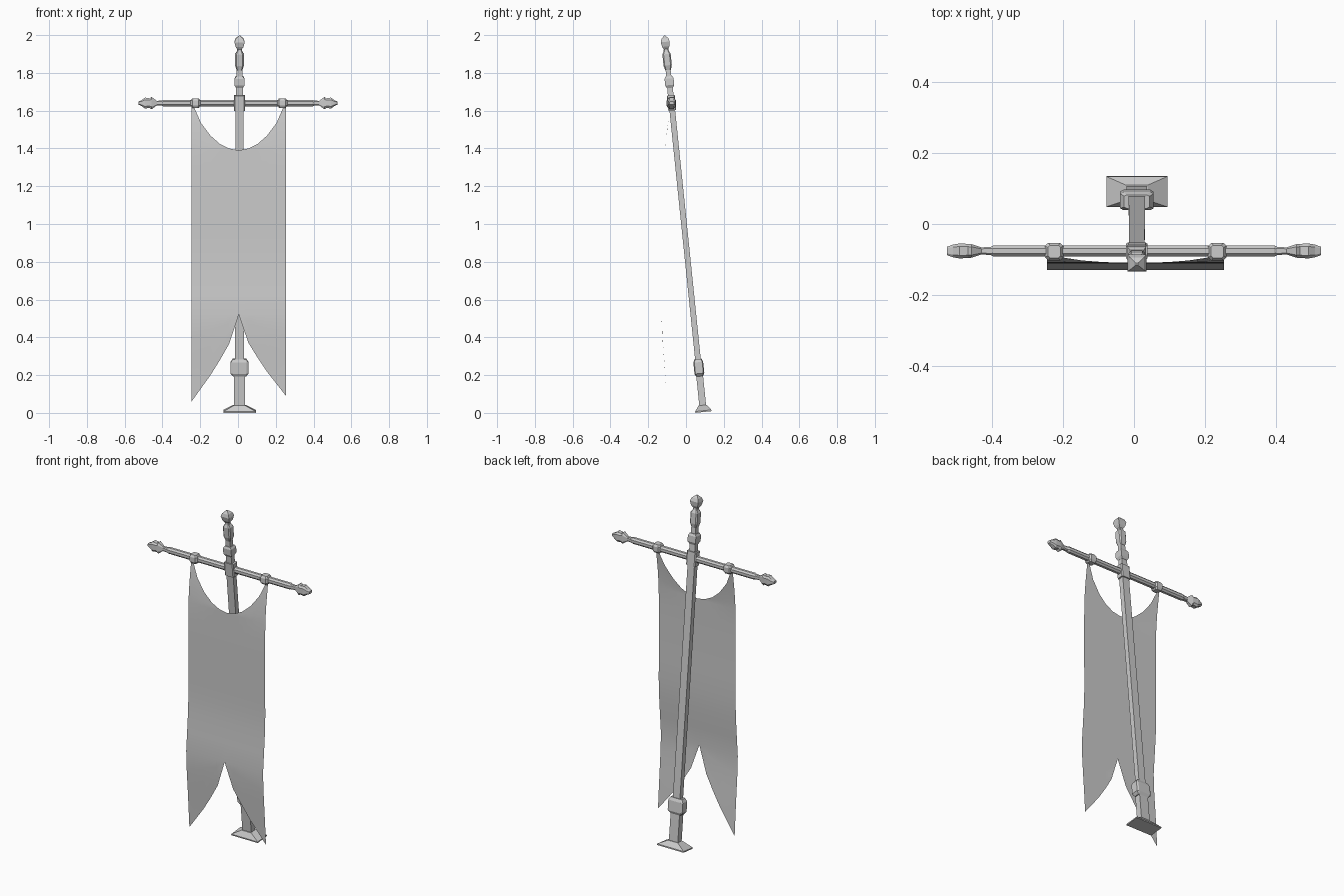
import bpy, bmesh, math
from mathutils import Matrix, Vector

if "Cube" in bpy.data.objects:
    bpy.data.objects.remove(bpy.data.objects["Cube"])

TILT = math.atan(0.103)
POLE = Matrix.Translation((0.008, 0.092, 0.0046)) @ Matrix.Rotation(TILT, 4, 'X')


def finish(name, bm):
    bmesh.ops.remove_doubles(bm, verts=bm.verts, dist=1e-5)
    bmesh.ops.recalc_face_normals(bm, faces=bm.faces)
    me = bpy.data.meshes.new(name)
    bm.to_mesh(me)
    bm.free()
    ob = bpy.data.objects.new(name, me)
    bpy.context.collection.objects.link(ob)
    return ob


def loft(name, sections, matrix, corner=0.0):
    """Stack of (height, half x, half y) rectangles; corner = chamfer fraction."""
    k = 1 - corner
    if corner:
        unit = [(k, -1), (1, -k), (1, k), (k, 1), (-k, 1), (-1, k), (-1, -k), (-k, -1)]
    else:
        unit = [(1, -1), (1, 1), (-1, 1), (-1, -1)]
    bm = bmesh.new()
    rings = [[bm.verts.new(matrix @ Vector((u * hx, v * hy, h))) for u, v in unit]
             for h, hx, hy in sections]
    n = len(unit)
    for a, b in zip(rings, rings[1:]):
        for i in range(n):
            bm.faces.new((a[i], a[(i + 1) % n], b[(i + 1) % n], b[i]))
    bm.faces.new(rings[0][::-1])
    bm.faces.new(rings[-1])
    return finish(name, bm)


# Leaning pole and its fittings
loft("foot", [(0, .086, .043), (.007, .086, .043), (.036, .032, .022)], POLE)
loft("pole", [(.03, .029, .018), (.22, .029, .018), (.26, .023, .015),
              (1.62, .022, .015), (1.70, .018, .015), (1.84, .014, .013)], POLE)
loft("lower_collar", [(.19, .034, .018), (.205, .047, .026), (.265, .047, .026),
                      (.282, .036, .019)], POLE, .2)
loft("crossbar_socket", [(1.605, .03, .021), (1.685, .03, .021)], POLE, .2)
loft("upper_collar", [(1.725, .018, .016), (1.74, .026, .024), (1.775, .026, .024),
                      (1.787, .019, .018)], POLE)
loft("top_grip", [(1.82, .015, .015), (1.845, .023, .022), (1.905, .023, .022),
                  (1.92, .014, .014), (1.935, .011, .011)], POLE, .3)
loft("top_finial", [(1.93, .011, .011), (1.945, .021, .019), (1.97, .027, .024),
                    (1.988, .02, .018), (2.003, .003, .003)], POLE)

# Crossbar, with matching knots and end finials on both sides
BAR = Vector((0.0, -0.076, 1.64))
for side, word in ((1, "right"), (-1, "left")):
    m = Matrix.Translation(BAR) @ Matrix.Rotation(side * math.pi / 2, 4, 'Y')
    loft("crossbar_" + word, [(0, .017, .016), (.395, .017, .016), (.405, .012, .011)], m, .55)
    loft("finial_" + word, [(.395, .014, .012), (.43, .012, .01), (.458, .033, .019),
                            (.468, .025, .02), (.492, .029, .021), (.51, .016, .018),
                            (.527, .008, .012)], m, .4)
    k = Matrix.Translation(BAR + Vector((.005 + side * .23, -.002, 0)))
    loft("knot_" + word, [(-.025, .018, .018), (-.013, .026, .025), (.013, .026, .025),
                          (.025, .018, .018)], k, .35)


def lerp_table(table, t):
    for (a, va), (b, vb) in zip(table, table[1:]):
        if t <= b:
            return va + (vb - va) * max(0, t - a) / (b - a)
    return table[-1][1]


# Hanging banner: scooped top, swallow-tail bottom, gentle billow
TOP = [(0, 1.39), (.035, 1.392), (.10, 1.424), (.15, 1.468), (.2, 1.535), (.235, 1.615), (.25, 1.62)]
TAIL = [(0, .52), (.05, .37), (.13, .235), (.25, .075)]
BILLOW = [(.05, -.10), (.25, -.113), (.4, -.125), (.52, -.13), (.65, -.12), (.8, -.109),
          (1.2, -.111), (1.4, -.109), (1.5, -.10), (1.62, -.084)]
columns = [-.25, -.235, -.2, -.15, -.1, -.05, 0, .05, .1, .15, .2, .235, .25]
bm = bmesh.new()
grid = []
for x in columns:
    low = lerp_table(TAIL, abs(x)) + .06 * x
    high = lerp_table(TOP, abs(x))
    zs = [low + (.52 - low) * i / 4 for i in range(4)]
    zs += [.52 + .87 * i / 8 for i in range(8)]
    zs += [1.39 + (high - 1.39) * i / 4 for i in range(5)]
    grid.append([bm.verts.new((x + .004, lerp_table(BILLOW, z), z)) for z in zs])
for a, b in zip(grid, grid[1:]):
    for i in range(len(a) - 1):
        bm.faces.new((a[i], b[i], b[i + 1], a[i + 1]))
bmesh.ops.dissolve_degenerate(bm, edges=bm.edges, dist=1e-5)
banner = finish("banner", bm)
for p in banner.data.polygons:
    p.use_smooth = True
